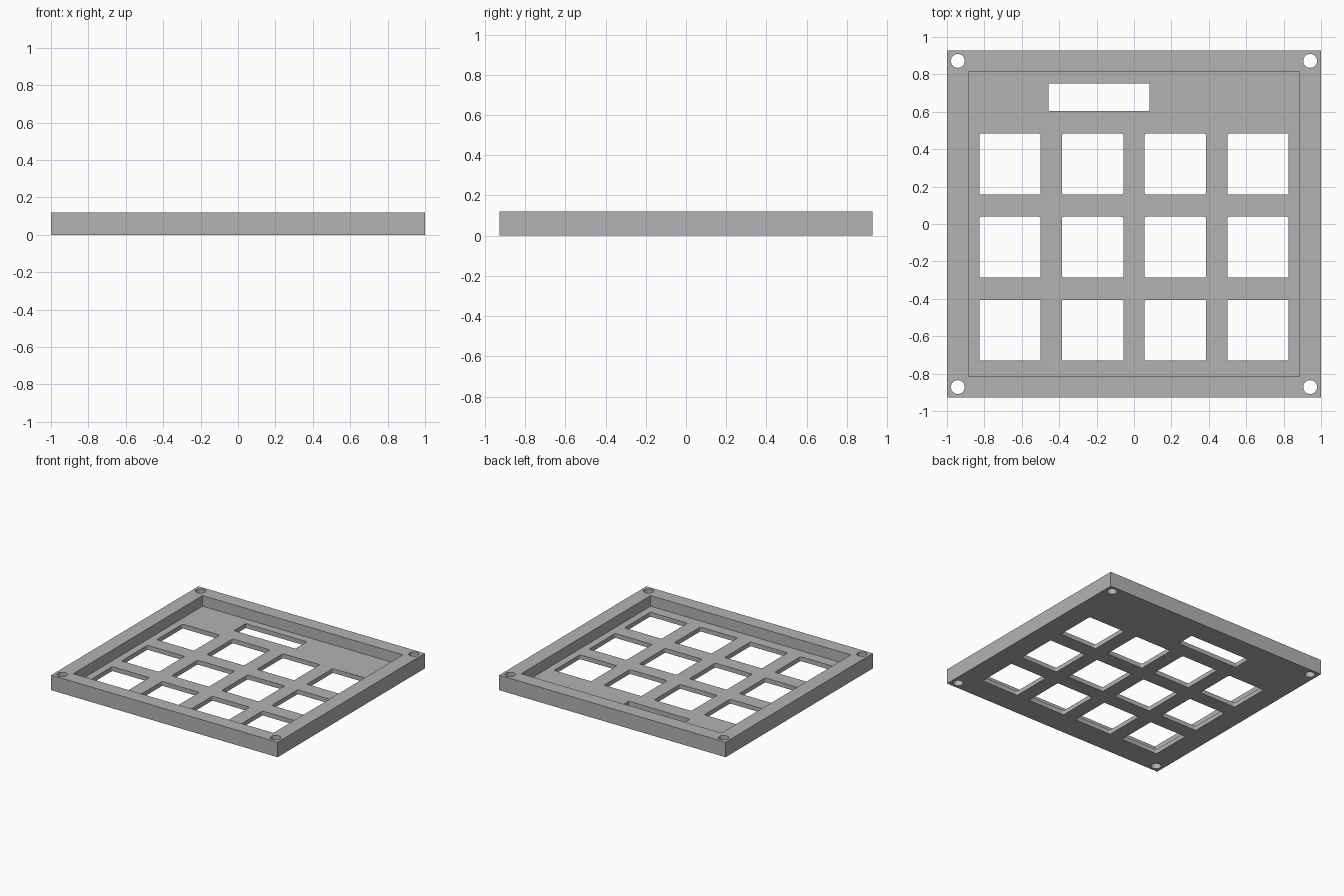
import bpy, bmesh
from math import cos, sin, pi

cube = bpy.data.objects.get("Cube")
if cube:
    bpy.data.objects.remove(cube, do_unlink=True)

HALF_X, HALF_Y, HEIGHT, FLOOR = 1.0, 0.928, 0.12, 0.035

grey = bpy.data.materials.new("grey plastic")
grey.use_nodes = True
colour = (0.45, 0.45, 0.45, 1)
grey.diffuse_color = colour
grey.node_tree.nodes["Principled BSDF"].inputs["Base Color"].default_value = colour


def prism(bm, outline, z0, z1):
    """Extrude a counter-clockwise outline from z0 to z1."""
    low = [bm.verts.new((x, y, z0)) for x, y in outline]
    high = [bm.verts.new((x, y, z1)) for x, y in outline]
    bm.faces.new(low[::-1])
    bm.faces.new(high)
    n = len(outline)
    for i in range(n):
        j = (i + 1) % n
        bm.faces.new((low[i], low[j], high[j], high[i]))


def rectangle(cx, cy, hx, hy, r=0.0):
    """Rectangle outline, with rounded corners when r is set."""
    points = []
    steps = 4 if r else 0
    for k, (sx, sy) in enumerate(((1, 1), (-1, 1), (-1, -1), (1, -1))):
        for s in range(steps + 1):
            a = (k + s / max(steps, 1)) * pi / 2
            points.append((cx + sx * (hx - r) + r * cos(a),
                           cy + sy * (hy - r) + r * sin(a)))
    return points


def circle(cx, cy, r, n=32):
    return [(cx + r * cos(2 * pi * i / n), cy + r * sin(2 * pi * i / n)) for i in range(n)]


def make_object(name, bm):
    mesh = bpy.data.meshes.new(name)
    bm.to_mesh(mesh)
    bm.free()
    mesh.materials.append(grey)
    obj = bpy.data.objects.new(name, mesh)
    bpy.context.collection.objects.link(obj)
    return obj


# Solid block
bm = bmesh.new()
prism(bm, rectangle(0, 0, HALF_X, HALF_Y), 0, HEIGHT)
plate = make_object("key_plate", bm)

# Shallow tray recess
bm = bmesh.new()
prism(bm, rectangle(0, 0, 0.884, 0.816), FLOOR, HEIGHT + 0.1)
recess = make_object("recess_cutter", bm)

# Key windows, connector slot and corner screw holes
bm = bmesh.new()
for col in range(4):
    for row in range(3):
        prism(bm, rectangle((col - 1.5) * 0.442, 0.32 - row * 0.444, 0.164, 0.163, 0.01), -0.1, 0.3)
prism(bm, rectangle(-0.188, 0.678, 0.27, 0.073, 0.006), -0.1, 0.3)
for sx in (-1, 1):
    for sy in (-1, 1):
        prism(bm, circle(sx * 0.942, sy * 0.872, 0.037), -0.1, 0.3)
openings = make_object("opening_cutter", bm)

# Cut the block, then drop the cutters
for cutter in (recess, openings):
    cutter.hide_render = True
    mod = plate.modifiers.new(cutter.name, "BOOLEAN")
    mod.operation = "DIFFERENCE"
    mod.solver = "EXACT"
    mod.object = cutter
bpy.context.view_layer.update()
result = bpy.data.meshes.new_from_object(plate.evaluated_get(bpy.context.evaluated_depsgraph_get()))
plate.modifiers.clear()
plate.data = result
for cutter in (recess, openings):
    bpy.data.objects.remove(cutter, do_unlink=True)

# Round hole walls shade smoothly, the rest stays crisp
bpy.ops.object.select_all(action="DESELECT")
plate.select_set(True)
bpy.context.view_layer.objects.active = plate
bpy.ops.object.shade_smooth_by_angle(angle=pi / 6)
